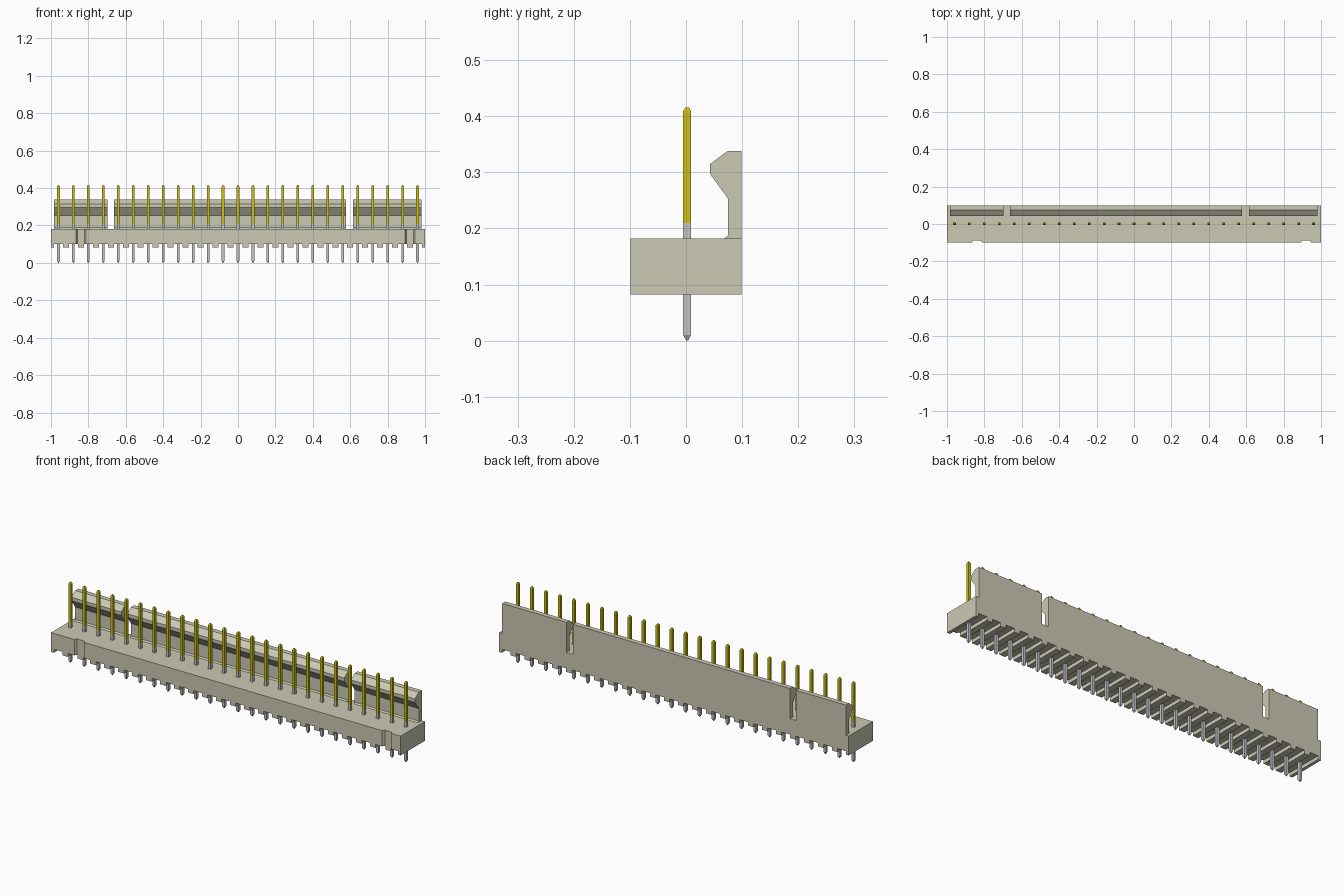
import bpy, bmesh
from mathutils import Vector

cube = bpy.data.objects.get("Cube")
if cube:
    bpy.data.objects.remove(cube, do_unlink=True)

PINS, PITCH = 25, 0.08
PIN_X = [(i - (PINS - 1) / 2) * PITCH for i in range(PINS)]


def material(name, rgb, metallic=0.0):
    m = bpy.data.materials.new(name)
    m.use_nodes = True
    m.diffuse_color = (*rgb, 1)
    m.node_tree.nodes["Principled BSDF"].inputs["Base Color"].default_value = (*rgb, 1)
    return m


beige = material("beige plastic", (0.60, 0.59, 0.46))
silver = material("silver metal", (0.56, 0.56, 0.58))
gold = material("gold plating", (0.60, 0.54, 0.006))


def make_object(name, bm, *mats):
    bmesh.ops.recalc_face_normals(bm, faces=bm.faces)
    mesh = bpy.data.meshes.new(name)
    bm.to_mesh(mesh)
    bm.free()
    for m in mats:
        mesh.materials.append(m)
    obj = bpy.data.objects.new(name, mesh)
    bpy.context.collection.objects.link(obj)
    return obj


def extrude(name, points, offset, mat):
    """Sweep a closed 3D outline along an offset vector."""
    bm = bmesh.new()
    face = bm.faces.new([bm.verts.new(p) for p in points])
    out = bmesh.ops.extrude_face_region(bm, geom=[face])
    verts = [v for v in out["geom"] if isinstance(v, bmesh.types.BMVert)]
    bmesh.ops.translate(bm, verts=verts, vec=Vector(offset))
    return make_object(name, bm, mat)


# Housing base: comb outline with a groove under every pin
TOP, ROOF, BOTTOM, HALF_GROOVE = 0.182, 0.10, 0.082, 0.024
outline = [(1, TOP), (-1, TOP), (-1, BOTTOM)]
for x in PIN_X:
    a, b = x - HALF_GROOVE, x + HALF_GROOVE
    outline += [(a, BOTTOM), (a, ROOF), (b, ROOF), (b, BOTTOM)]
outline.append((1, BOTTOM))
base = extrude("housing_base", [(x, -0.099, z) for x, z in outline], (0, 0.198, 0), beige)

# Two shallow keying notches in the front face
for x in (-0.84, 0.92):
    plan = [(-0.034, -0.11), (-0.026, -0.097), (-0.019, -0.087),
            (0.019, -0.087), (0.026, -0.097), (0.034, -0.11)]
    cutter = extrude("notch_cutter", [(x + px, y, 0.05) for px, y in plan], (0, 0, 0.2), beige)
    cutter.hide_render = True
    mod = base.modifiers.new("notch", "BOOLEAN")
    mod.operation, mod.solver, mod.object = "DIFFERENCE", "EXACT", cutter
    bpy.context.view_layer.objects.active = base
    bpy.ops.object.modifier_apply(modifier=mod.name)
    bpy.data.objects.remove(cutter, do_unlink=True)

# Hooked locking wall along the back, split in three
hook = [(0.099, TOP), (0.099, 0.338), (0.074, 0.338), (0.043, 0.315),
        (0.043, 0.297), (0.075, 0.253), (0.075, 0.188), (0.068, TOP)]
for side, x0, x1 in (("right", -0.984, -0.698), ("middle", -0.664, 0.578),
                     ("left", 0.615, 0.982)):
    extrude(f"locking_wall_{side}", [(x0, y, z) for y, z in hook], (x1 - x0, 0, 0), beige)


# Square pins with tapered tips, silver below and gold above
def pin_mesh():
    bm = bmesh.new()
    rings = []
    for z, r in ((0, 0.0015), (0.01, 0.007), (0.21, 0.007), (0.409, 0.007), (0.416, 0.003)):
        rings.append([bm.verts.new((sx * r, sy * r, z))
                      for sx, sy in ((-1, -1), (1, -1), (1, 1), (-1, 1))])
    for lo, hi in zip(rings, rings[1:]):
        for i in range(4):
            j = (i + 1) % 4
            bm.faces.new((lo[i], lo[j], hi[j], hi[i]))
    bm.faces.new(rings[0][::-1])
    bm.faces.new(rings[-1])
    for f in bm.faces:
        f.material_index = int(f.calc_center_median().z > 0.21)
    return bm


first = make_object("pin_01", pin_mesh(), silver, gold)
first.location = (PIN_X[0], 0.002, 0)
for i, x in enumerate(PIN_X[1:], 2):
    pin = bpy.data.objects.new(f"pin_{i:02d}", first.data)
    pin.location = (x, 0.002, 0)
    bpy.context.collection.objects.link(pin)
